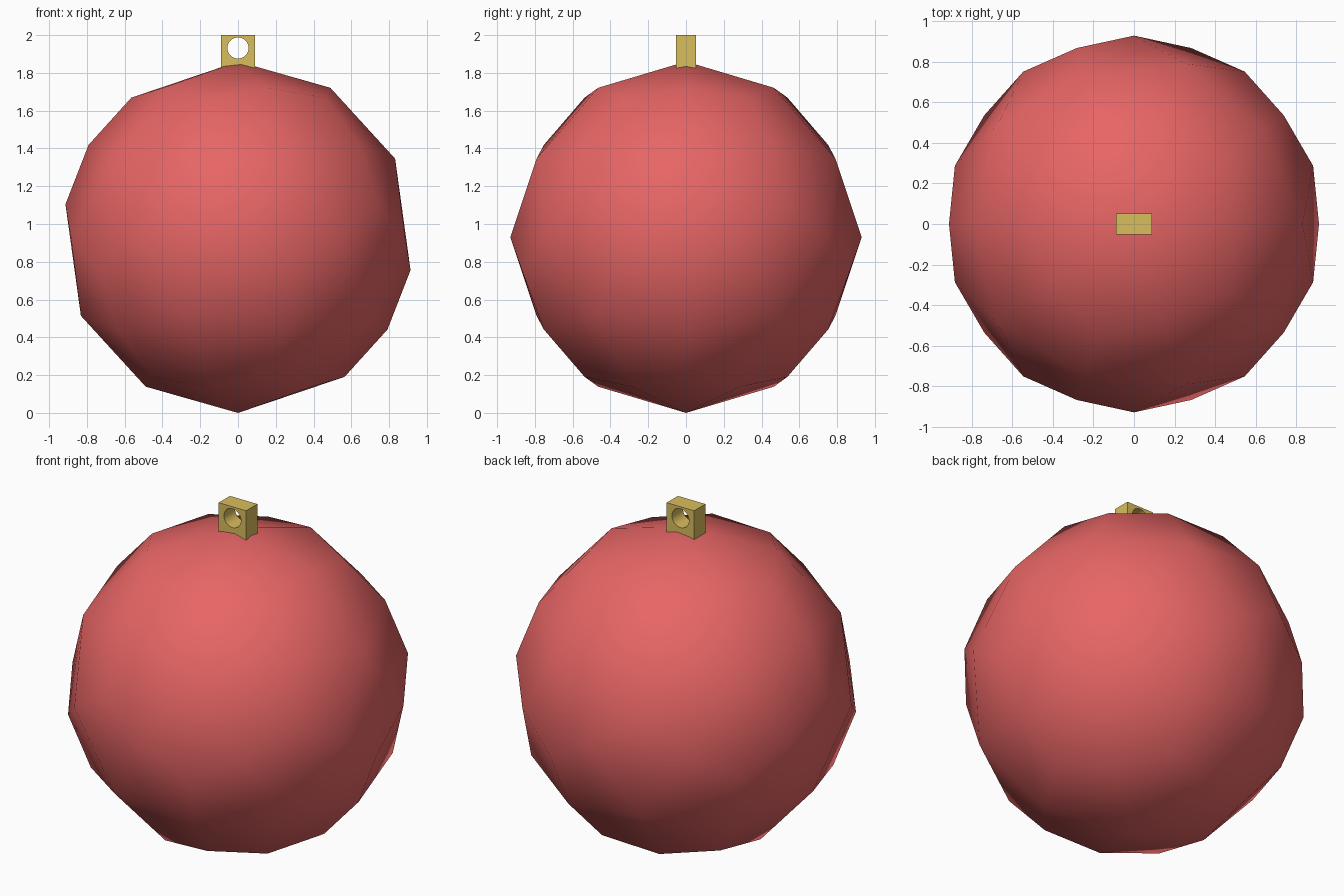
import bpy
from math import pi

if "Cube" in bpy.data.objects:
    bpy.data.objects.remove(bpy.data.objects["Cube"])

R = 0.93


def paint(obj, name, rgb):
    mat = bpy.data.materials.new(name)
    mat.diffuse_color = (*rgb, 1)
    mat.use_nodes = True
    mat.node_tree.nodes["Principled BSDF"].inputs["Base Color"].default_value = mat.diffuse_color
    obj.data.materials.clear()
    obj.data.materials.append(mat)


def apply_all(obj):
    bpy.ops.object.select_all(action='DESELECT')
    obj.select_set(True)
    bpy.context.view_layer.objects.active = obj
    for m in list(obj.modifiers):
        bpy.ops.object.modifier_apply(modifier=m.name)


# Bauble: icosahedron split into quads, pushed out to a sphere, smooth shaded
bpy.ops.mesh.primitive_ico_sphere_add(subdivisions=1, radius=R)
ball = bpy.context.object
ball.name = "bauble"
split = ball.modifiers.new("split", 'SUBSURF')
split.subdivision_type = 'SIMPLE'
split.levels = split.render_levels = 1
apply_all(ball)
for v in ball.data.vertices:
    v.co = v.co.normalized() * R
ball.location.z = R
bpy.ops.object.shade_smooth()
paint(ball, "red", (0.8, 0.13, 0.13))

# Hanger block sunk into the top of the bauble
bpy.ops.mesh.primitive_cube_add(size=1, location=(0, 0, 1.91))
hanger = bpy.context.object
hanger.name = "hanger"
hanger.scale = (0.18, 0.105, 0.18)
bpy.ops.object.transform_apply(location=False, rotation=False, scale=True)

# Round hole through the hanger, front to back
bpy.ops.mesh.primitive_cylinder_add(vertices=32, radius=0.056, depth=0.4,
                                    location=(0, 0, 1.932), rotation=(pi / 2, 0, 0))
cutter = bpy.context.object
cutter.name = "hole_cutter"
cutter.hide_render = True
hole = hanger.modifiers.new("hole", 'BOOLEAN')
hole.operation = 'DIFFERENCE'
hole.solver = 'EXACT'
hole.object = cutter
apply_all(hanger)
bpy.data.objects.remove(cutter)
bpy.ops.object.shade_smooth_by_angle(angle=pi / 6)
paint(hanger, "gold", (0.69, 0.51, 0.11))
